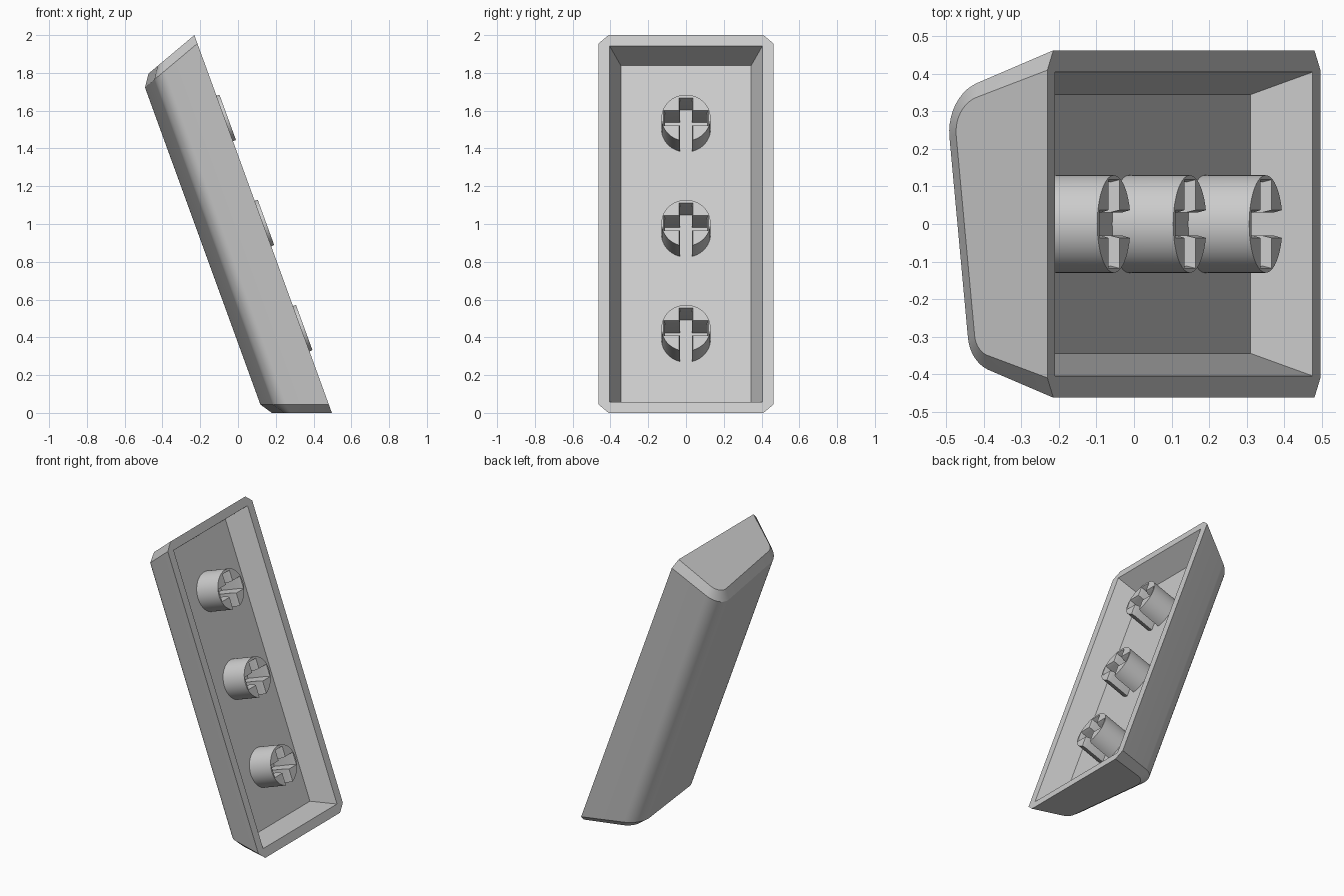
import bpy, bmesh, math
from mathutils import Vector

if "Cube" in bpy.data.objects:
    bpy.data.objects.remove(bpy.data.objects["Cube"], do_unlink=True)

grey = bpy.data.materials.new("light_grey")
grey.use_nodes = True
GREY = (0.604, 0.604, 0.604, 1)
grey.diffuse_color = GREY
grey.node_tree.nodes["Principled BSDF"].inputs["Base Color"].default_value = GREY

# Leaning frame: u runs up the length, y across, w from the rim into the cap
CENTRE = Vector((0.133, 0, 1))
LEAN = math.radians(20)
U = Vector((-math.sin(LEAN), 0, math.cos(LEAN)))
W = Vector((-math.cos(LEAN), 0, -math.sin(LEAN)))
TAPER = math.tan(LEAN)
HALF = 1 / math.cos(LEAN)


def at(u, y, w):
    return CENTRE + U * u + Vector((0, y, 0)) + W * w


def finish(bm, name):
    bmesh.ops.recalc_face_normals(bm, faces=bm.faces)
    mesh = bpy.data.meshes.new(name)
    bm.to_mesh(mesh)
    bm.free()
    mesh.materials.append(grey)
    ob = bpy.data.objects.new(name, mesh)
    bpy.context.collection.objects.link(ob)
    bpy.ops.object.select_all(action="DESELECT")
    ob.select_set(True)
    bpy.context.view_layer.objects.active = ob
    bpy.ops.object.shade_smooth_by_angle(angle=math.radians(25))


def fillet(before, corner, after, reach, steps=10):
    """Circular arc tangent to both sides of a corner."""
    a, b = (before - corner).normalized(), (after - corner).normalized()
    half = a.angle(b) / 2
    radius = reach * math.tan(half)
    centre = corner + (a + b).normalized() * reach / math.cos(half)
    first = corner + a * reach - centre
    start = math.atan2(first.y, first.x)
    sweep = math.pi - 2 * half
    angles = [start + sweep * i / steps for i in range(steps + 1)]
    return [centre + radius * Vector((math.cos(t), math.sin(t))) for t in angles]


def inset(points, amount):
    """Shift the section inward, keeping its ends on the rim."""
    out = [Vector((0.41, 0))]
    for before, p, after in zip(points, points[1:], points[2:]):
        t = ((after - p).normalized() + (p - before).normalized()).normalized()
        out.append(p + Vector((-t.y, t.x)) * amount)
    return out + [Vector((-0.41, 0))]


# Cross-section of the cap: slanted top, rounded shoulders
rim_a, top_a = Vector((0.463, 0)), Vector((0.34, 0.352))
top_b, rim_b = Vector((-0.368, 0.272)), Vector((-0.463, 0))
section = ([rim_a] + fillet(rim_a, top_a, top_b, 0.11)
           + fillet(top_a, top_b, rim_b, 0.065) + [rim_b])
end_section = inset(section, 0.042)

# Cap shell: chamfered ends, flat rim, tapered cavity
bm = bmesh.new()
rings = []
for side, length, pts in ((-1, HALF, end_section), (-1, HALF - 0.047, section),
                          (1, HALF - 0.047, section), (1, HALF, end_section)):
    rings.append([bm.verts.new(at(side * (length - TAPER * p.y), p.x, p.y)) for p in pts])
for r, s in zip(rings, rings[1:]):
    for i in range(len(r) - 1):
        bm.faces.new((r[i], r[i + 1], s[i + 1], s[i]))
bm.faces.new(rings[0])
bm.faces.new(rings[3])


def rectangle(u, y, w):
    return [bm.verts.new(at(a * u, b * y, w)) for a, b in ((-1, 1), (1, 1), (1, -1), (-1, -1))]


lip = rectangle(1.004, 0.405, 0)
floor = rectangle(0.949, 0.345, 0.156)
outline = [(rings[0][0], rings[1][0]), (rings[2][0], rings[3][0]),
           (rings[3][-1], rings[2][-1]), (rings[1][-1], rings[0][-1])]
for i in range(4):
    j = (i + 1) % 4
    bm.faces.new((outline[i][0], outline[i][1], lip[i]))
    bm.faces.new((outline[i][1], outline[j][0], lip[j], lip[i]))
    bm.faces.new((lip[i], lip[j], floor[j], floor[i]))
bm.faces.new(floor)
finish(bm, "cap_shell")


def stem_section(grow, radius=0.13, steps=48):
    """Disc with a cross slot that opens at the lower side."""
    half_v, half_h, arm, top = (s + grow for s in (0.031, 0.036, 0.112, 0.107))
    gap = math.asin(half_v / radius)
    angles = [-math.pi / 2 + gap + 2 * (math.pi - gap) * i / steps for i in range(steps + 1)]
    slot = [(half_v, -half_h), (arm, -half_h), (arm, half_h), (half_v, half_h), (half_v, top)]
    return ([(radius * math.cos(a), radius * math.sin(a)) for a in angles]
            + [(-y, u) for y, u in slot] + slot[::-1])


# Mounting stems: round posts whose slots widen at the tip
for name, u0 in (("lower_stem", -0.592), ("middle_stem", 0), ("upper_stem", 0.592)):
    bm = bmesh.new()
    rings = [[bm.verts.new(at(u0 + u, y, w)) for y, u in stem_section(grow)]
             for w, grow in ((0.16, 0), (0.005, 0), (-0.017, 0.006))]
    for r, s in zip(rings, rings[1:]):
        for i in range(len(r)):
            j = (i + 1) % len(r)
            bm.faces.new((r[i], r[j], s[j], s[i]))
    bm.faces.new(rings[0])
    bm.faces.new(rings[-1])
    finish(bm, name)
